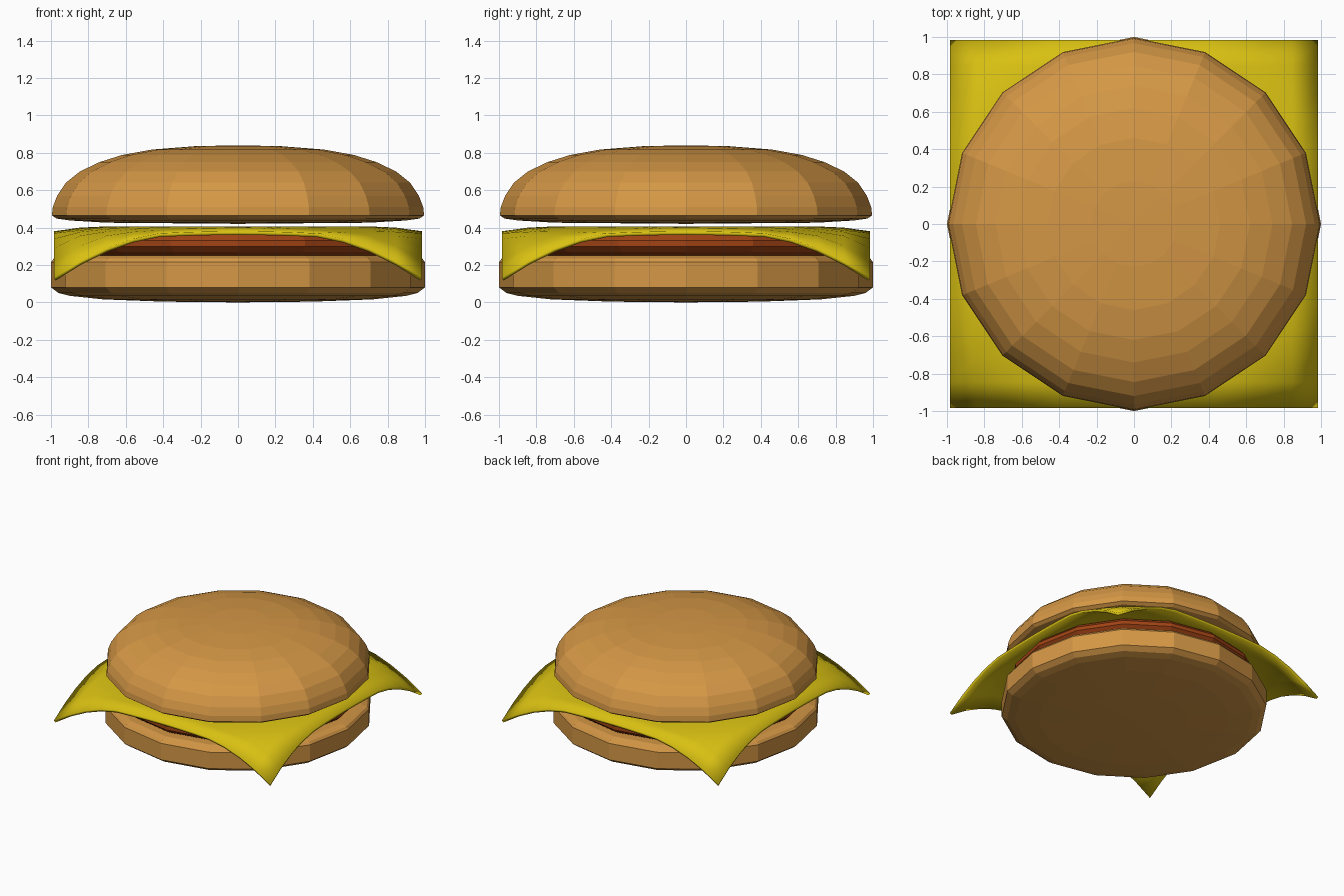
import bpy, bmesh, math

if "Cube" in bpy.data.objects:
    bpy.data.objects.remove(bpy.data.objects["Cube"])


def material(name, color):
    m = bpy.data.materials.new(name)
    m.diffuse_color = (*color, 1)
    m.use_nodes = True
    m.node_tree.nodes["Principled BSDF"].inputs["Base Color"].default_value = m.diffuse_color
    return m


BUN = material("toasted bun", (0.66, 0.31, 0.06))
CHEESE = material("yellow cheese", (0.69, 0.53, 0.006))
PATTY = material("brown patty", (0.35, 0.055, 0.007))
SIDES = 16


def add_object(name, bm, mat):
    bmesh.ops.recalc_face_normals(bm, faces=bm.faces)
    mesh = bpy.data.meshes.new(name)
    bm.to_mesh(mesh)
    bm.free()
    mesh.materials.append(mat)
    obj = bpy.data.objects.new(name, mesh)
    bpy.context.collection.objects.link(obj)
    return obj


def lathe(name, profile, mat):
    """Faceted round body from (radius, height) points, bottom to top."""
    bm = bmesh.new()
    rings = []
    for r, z in profile:
        if r == 0:
            rings.append([bm.verts.new((0, 0, z))] * SIDES)
        else:
            rings.append([bm.verts.new((r * math.sin(math.tau * i / SIDES),
                                        r * math.cos(math.tau * i / SIDES), z))
                          for i in range(SIDES)])
    for a, b in zip(rings, rings[1:]):
        for i in range(SIDES):
            j = (i + 1) % SIDES
            corners = list(dict.fromkeys((a[i], a[j], b[j], b[i])))
            bm.faces.new(corners)
    return add_object(name, bm, mat)


# Buns and patty
lathe("bottom_bun", [(0, 0), (0.4, 0.004), (0.72, 0.016), (0.9, 0.035), (0.96, 0.05),
                     (1, 0.08), (1, 0.215), (0.985, 0.235), (0.94, 0.25), (0, 0.25)], BUN)
lathe("patty", [(0, 0.245), (0.84, 0.25), (0.9, 0.268), (0.935, 0.3),
                (0.935, 0.33), (0.9, 0.365), (0.84, 0.382), (0, 0.385)], PATTY)
lathe("top_bun", [(0, 0.42), (0.7, 0.426), (0.9, 0.438), (0.97, 0.448), (0.995, 0.465),
                  (0.99, 0.51), (0.967, 0.57), (0.92, 0.64), (0.845, 0.7), (0.74, 0.75),
                  (0.62, 0.788), (0.46, 0.817), (0.23, 0.835), (0, 0.84)], BUN)

# Cheese slice: square sheet whose height falls with distance from the centre
DROOP = [(0, 0.406), (0.8, 0.406), (0.985, 0.38), (1.07, 0.37),
         (1.16, 0.327), (1.28, 0.235), (1.4, 0.125)]


def droop(r):
    for (r0, z0), (r1, z1) in zip(DROOP, DROOP[1:]):
        if r <= r1:
            return z0 + (z1 - z0) * (r - r0) / (r1 - r0)
    return DROOP[-1][1]


bm = bmesh.new()
bmesh.ops.create_grid(bm, x_segments=14, y_segments=14, size=0.985)
for v in bm.verts:
    v.co.z = droop(math.hypot(v.co.x, v.co.y))
cheese = add_object("cheese_slice", bm, CHEESE)
# Keep the sheet facing up so that its thickness grows downwards
if cheese.data.polygons[0].normal.z < 0:
    cheese.data.flip_normals()
solid = cheese.modifiers.new("thickness", 'SOLIDIFY')
solid.thickness = 0.02
solid.offset = -1
bpy.context.view_layer.objects.active = cheese
cheese.select_set(True)
bpy.ops.object.shade_smooth_by_angle(angle=math.radians(40))
